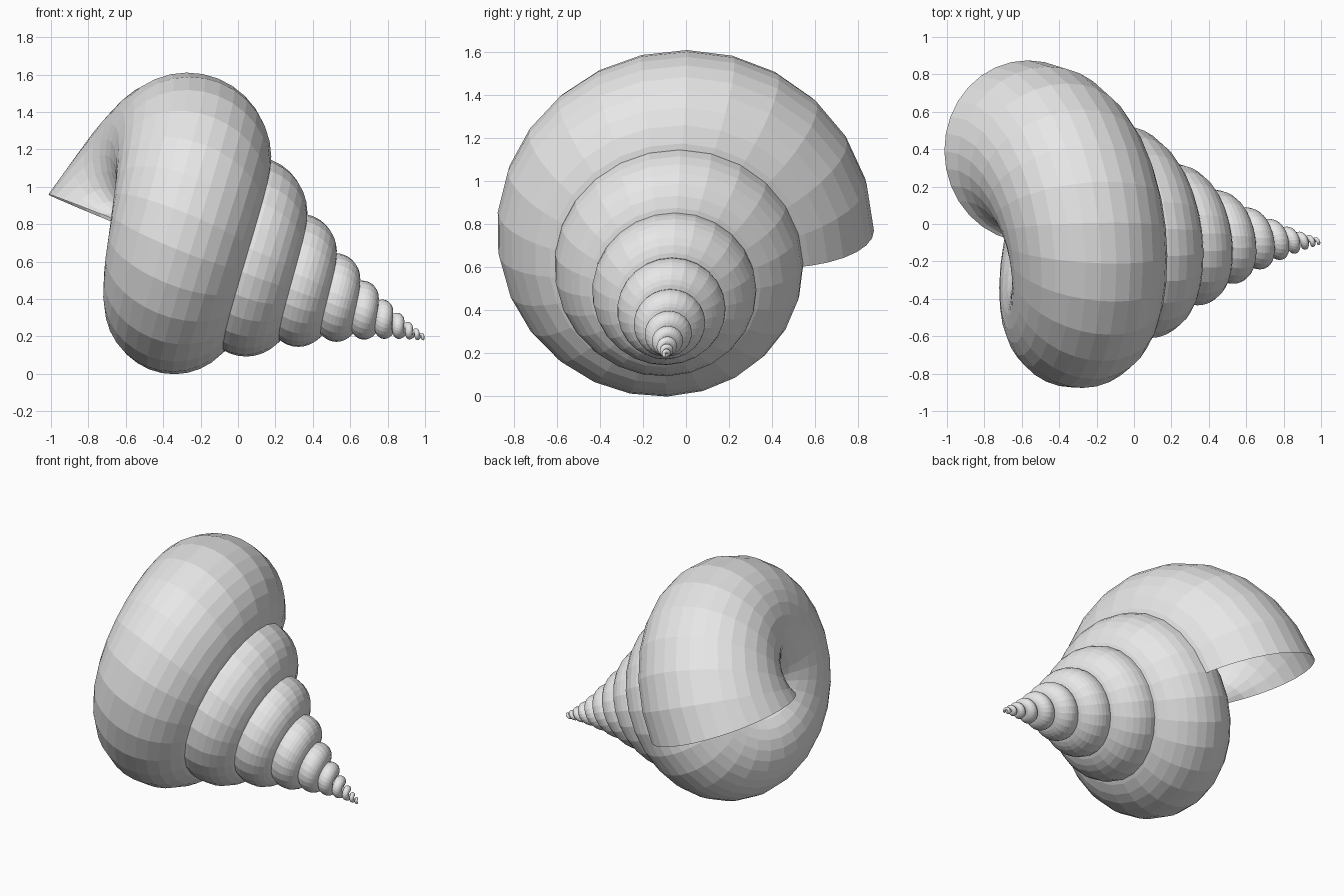
import bpy
import bmesh
from math import sin, cos, pi, radians
from mathutils import Vector

cube = bpy.data.objects.get("Cube")
if cube:
    bpy.data.objects.remove(cube, do_unlink=True)

# Shell proportions
APEX = Vector((1.074, -0.094, 0.161))
TILT = radians(22)            # coiling axis leans up toward the mouth
TURN_STEPS, SIDES = 25, 32
TURNS = 9.66
MOUTH_ANGLE = radians(-5)
LAG = radians(4)              # keeps each section square to the widening coil
RADIUS, RADIUS_RATIO = 0.435, 0.66    # tube radius at the crown, per-turn shrink
HEIGHT, HEIGHT_RATIO = 1.613, 0.735   # distance along the axis, per-turn shrink

axis = Vector((-cos(TILT), 0, sin(TILT)))
side = Vector((0, 1, 0))
up = Vector((sin(TILT), 0, cos(TILT)))


def outward(angle):
    return side * cos(angle) + up * sin(angle)


def ring_points(angle):
    """Round cross-section of the tube; its inner edge meets the coiling axis."""
    turns_back = (angle - pi / 2) / (2 * pi)
    radius = RADIUS * RADIUS_RATIO ** turns_back
    height = HEIGHT * HEIGHT_RATIO ** turns_back
    centre = APEX + axis * height + outward(angle) * radius
    across = outward(angle + LAG)
    for j in range(SIDES):
        u = 2 * pi * j / SIDES
        yield centre + radius * (across * cos(u) + axis * sin(u))


# Coiled tube, from the tip to the open mouth
bm = bmesh.new()
count = round(TURNS * TURN_STEPS)
rings = []
for i in range(count + 1):
    angle = MOUTH_ANGLE + (count - i) * 2 * pi / TURN_STEPS
    rings.append([bm.verts.new(p) for p in ring_points(angle)])
for a, b in zip(rings, rings[1:]):
    for j in range(SIDES):
        k = (j + 1) % SIDES
        bm.faces.new((a[j], b[j], b[k], a[k]))
bm.faces.new(rings[0])

mesh = bpy.data.meshes.new("spiral_shell")
bm.to_mesh(mesh)
bm.free()
shell = bpy.data.objects.new("spiral_shell", mesh)
bpy.context.collection.objects.link(shell)

# Plain grey shell colour
grey = bpy.data.materials.new("shell_grey")
grey.use_nodes = True
colour = (0.8, 0.8, 0.8, 1)
grey.diffuse_color = colour
grey.node_tree.nodes["Principled BSDF"].inputs["Base Color"].default_value = colour
mesh.materials.append(grey)
